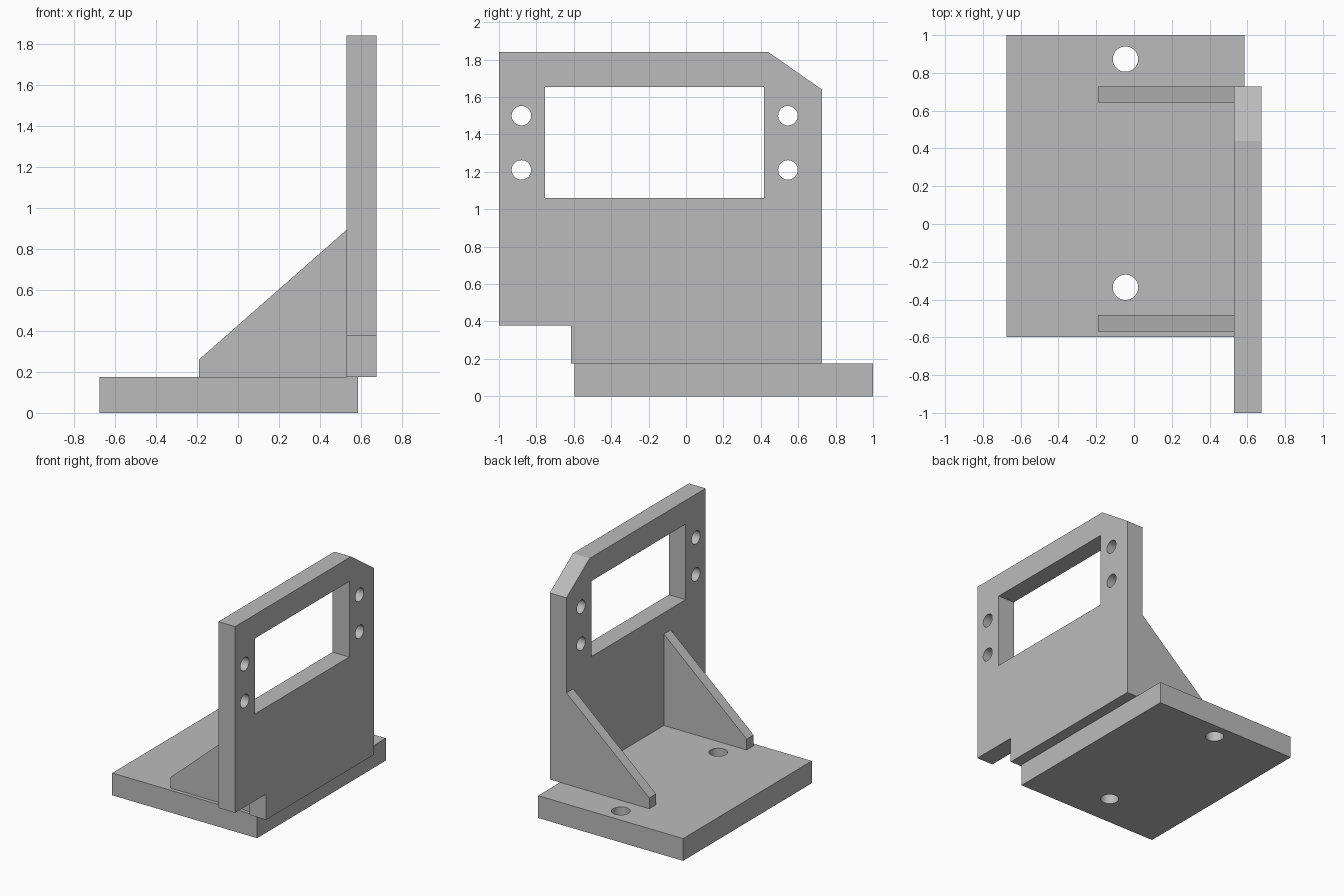
import bpy, bmesh, math
from mathutils import Vector

if "Cube" in bpy.data.objects:
    bpy.data.objects.remove(bpy.data.objects["Cube"], do_unlink=True)

grey = bpy.data.materials.new("plain grey")
grey.use_nodes = True
grey.diffuse_color = (0.5, 0.5, 0.5, 1)
grey.node_tree.nodes["Principled BSDF"].inputs["Base Color"].default_value = (0.5, 0.5, 0.5, 1)

AXES = {"x": lambda a, b, d: (d, a, b),
        "y": lambda a, b, d: (a, d, b),
        "z": lambda a, b, d: (a, b, d)}


def prism(name, outline, axis, start, end):
    """Extrude a flat outline along an axis."""
    bm = bmesh.new()
    face = bm.faces.new([bm.verts.new(AXES[axis](a, b, start)) for a, b in outline])
    new = bmesh.ops.extrude_face_region(bm, geom=[face])["geom"]
    shift = Vector(AXES[axis](0, 0, end - start))
    bmesh.ops.translate(bm, vec=shift, verts=[v for v in new if isinstance(v, bmesh.types.BMVert)])
    bmesh.ops.recalc_face_normals(bm, faces=bm.faces)
    mesh = bpy.data.meshes.new(name)
    bm.to_mesh(mesh)
    bm.free()
    mesh.materials.append(grey)
    obj = bpy.data.objects.new(name, mesh)
    bpy.context.collection.objects.link(obj)
    return obj


def rect(a0, a1, b0, b1):
    return [(a0, b0), (a1, b0), (a1, b1), (a0, b1)]


def circle(a, b, r, n=48):
    return [(a + r * math.cos(math.tau * i / n), b + r * math.sin(math.tau * i / n))
            for i in range(n)]


def cut(obj, outlines, axis, start, end):
    """Cut each outline through the part, then smooth the hole walls."""
    bpy.ops.object.select_all(action="DESELECT")
    bpy.context.view_layer.objects.active = obj
    obj.select_set(True)
    for outline in outlines:
        cutter = prism("cutter", outline, axis, start, end)
        cutter.hide_render = True
        mod = obj.modifiers.new("cut", "BOOLEAN")
        mod.operation, mod.solver, mod.object = "DIFFERENCE", "EXACT", cutter
        bpy.ops.object.modifier_apply(modifier=mod.name)
        bpy.data.objects.remove(cutter, do_unlink=True)
    bpy.ops.object.shade_smooth_by_angle(angle=math.radians(30))


FLOOR = 0.175   # top of the base plate
BACK = 0.727    # rear edge of the upright

# Base plate with two mounting holes
base = prism("base_plate", rect(-0.675, 0.585, -0.597, 1), "z", 0, FLOOR)
cut(base, [circle(-0.045, y, 0.067) for y in (-0.335, 0.873)], "z", -0.1, 0.3)

# Upright plate with notched foot, clipped corner, window and four holes
upright = prism("upright_plate", [
    (-0.615, FLOOR), (BACK, FLOOR), (BACK, 1.64), (0.44, 1.84),
    (-1, 1.84), (-1, 0.377), (-0.615, 0.377)], "x", 0.53, 0.675)
holes = [circle(y, z, 0.052) for y in (-0.88, 0.545) for z in (1.21, 1.5)]
cut(upright, [rect(-0.753, 0.417, 1.06, 1.653)] + holes, "x", 0.4, 0.8)

# Two sloping gussets
gusset = [(-0.19, FLOOR), (0.53, FLOOR), (0.53, 0.893), (-0.19, 0.26)]
for name, y0, y1 in (("front_gusset", -0.568, -0.482), ("rear_gusset", 0.643, BACK)):
    prism(name, gusset, "y", y0, y1)
